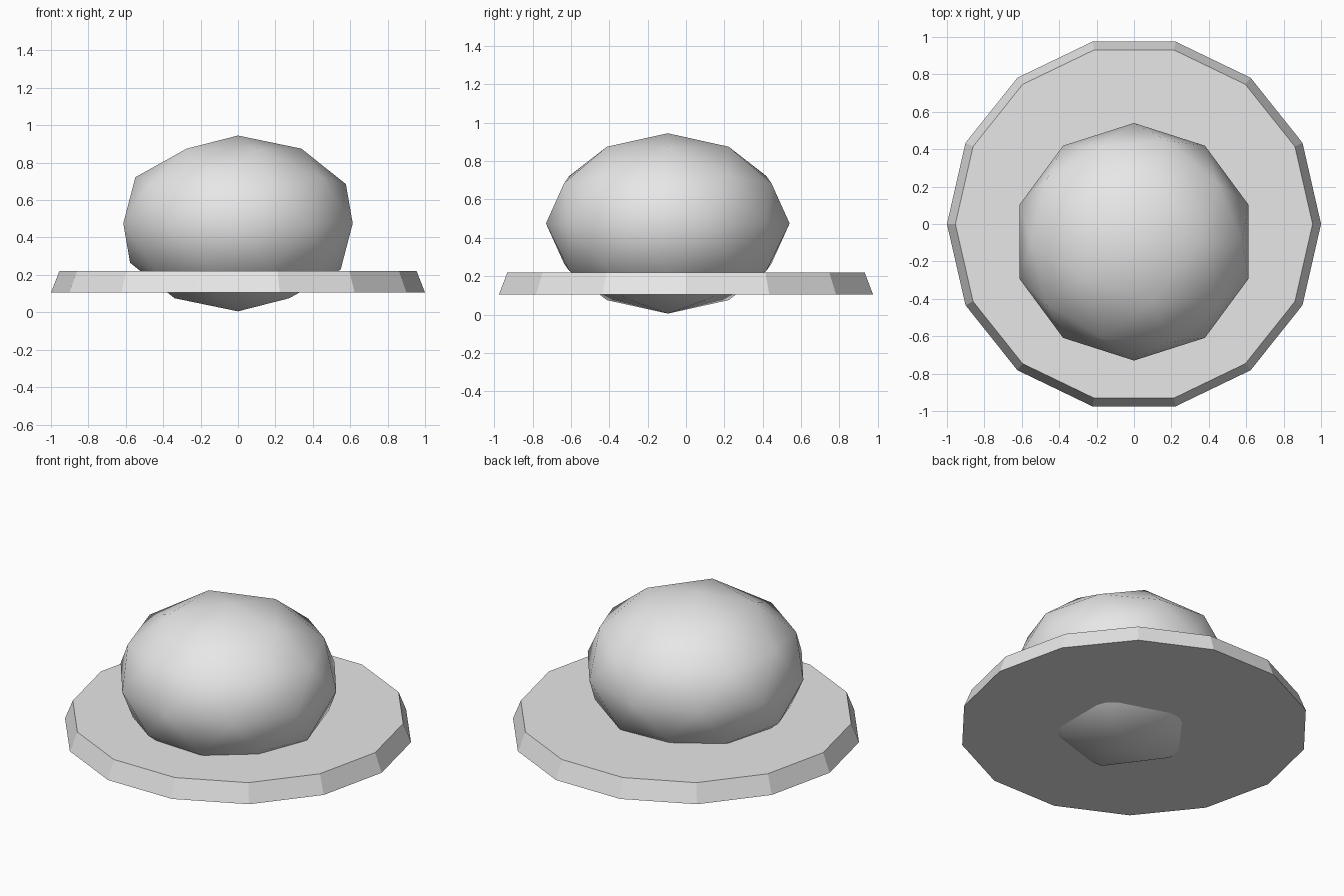
import bpy, math

cube = bpy.data.objects.get("Cube")
if cube:
    bpy.data.objects.remove(cube, do_unlink=True)

# One plain grey for the whole hat
grey = bpy.data.materials.new("light grey")
grey.use_nodes = True
colour = (0.8, 0.8, 0.8, 1.0)
grey.diffuse_color = colour
grey.node_tree.nodes["Principled BSDF"].inputs["Base Color"].default_value = colour


def ring(radius, z, sides):
    steps = [2 * math.pi * i / sides for i in range(sides)]
    return [(radius * math.cos(a), radius * math.sin(a), z) for a in steps]


# Flat brim: a tapered fourteen-sided disc
SIDES = 14
verts = ring(1.0, 0.105, SIDES) + ring(0.955, 0.22, SIDES)
faces = [list(reversed(range(SIDES))), list(range(SIDES, 2 * SIDES))]
for i in range(SIDES):
    j = (i + 1) % SIDES
    faces.append([i, j, SIDES + j, SIDES + i])
mesh = bpy.data.meshes.new("brim")
mesh.from_pydata(verts, [], faces)
mesh.materials.append(grey)
brim = bpy.data.objects.new("brim", mesh)
bpy.context.collection.objects.link(brim)

# Rounded crown: a squashed low-poly ball sunk through the brim
bpy.ops.mesh.primitive_ico_sphere_add(subdivisions=2, radius=1.0, location=(0, -0.095, 0.475))
crown = bpy.context.object
crown.name = "crown"
crown.scale = (0.645, 0.635, 0.47)
bpy.ops.object.transform_apply(location=False, rotation=False, scale=True)
bpy.ops.object.shade_smooth()
crown.data.materials.append(grey)
